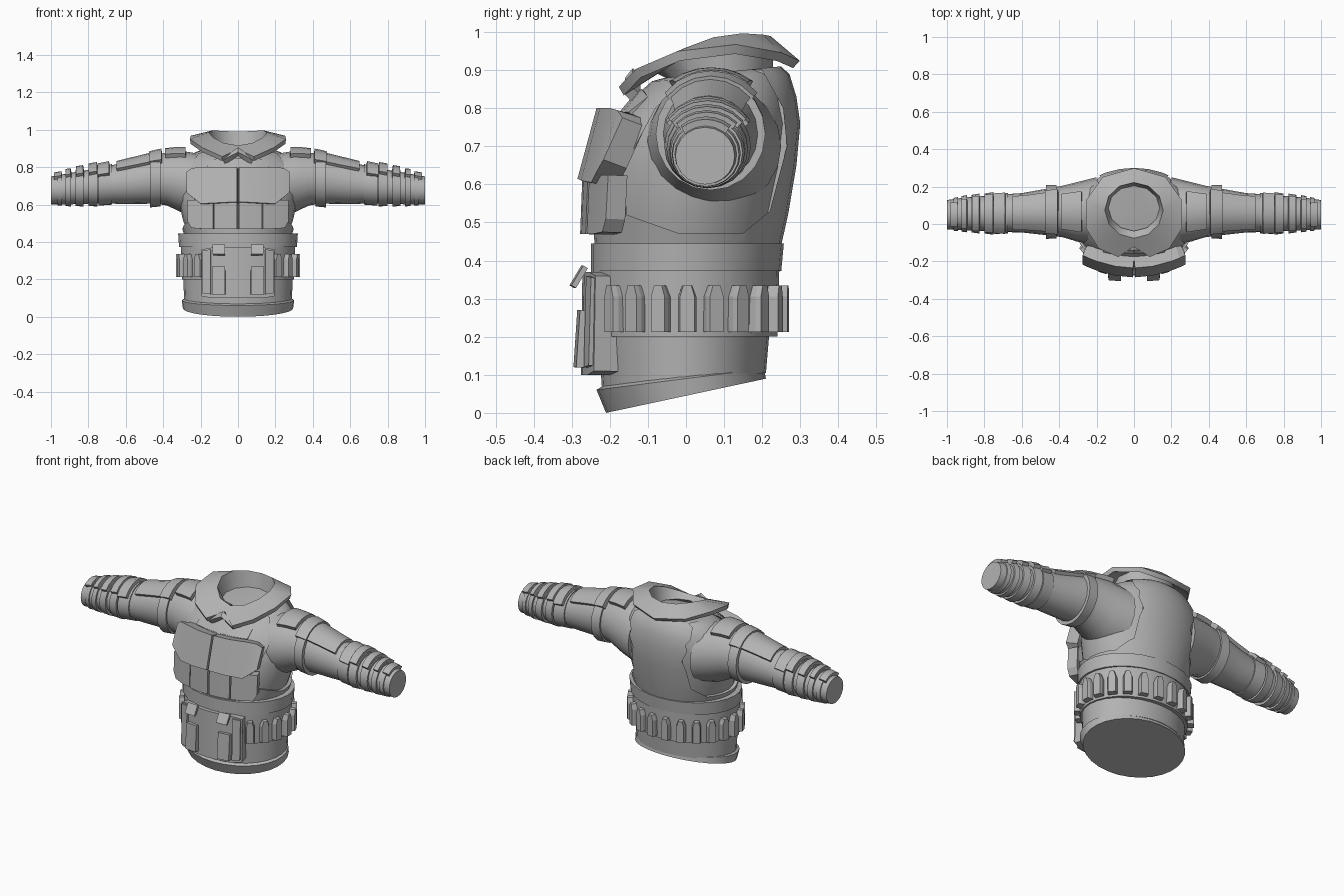
import bpy, bmesh
from math import sin, cos, pi, radians
from mathutils import Vector

cube = bpy.data.objects.get("Cube")
if cube:
    bpy.data.objects.remove(cube)

grey = bpy.data.materials.new("plain_grey")
grey.use_nodes = True
grey.diffuse_color = (0.45, 0.45, 0.45, 1)
grey.node_tree.nodes["Principled BSDF"].inputs["Base Color"].default_value = grey.diffuse_color


def select(ob):
    bpy.ops.object.select_all(action="DESELECT")
    ob.select_set(True)
    bpy.context.view_layer.objects.active = ob


def apply_modifier(ob, mod):
    select(ob)
    bpy.ops.object.modifier_apply(modifier=mod.name)


def shade(ob, angle):
    select(ob)
    bpy.ops.object.shade_smooth_by_angle(angle=radians(angle))


def build(name, rows, closed=False, caps=False, thick=0, offset=-1, mirror=False, smooth=35):
    """Skin a grid of points; optionally cap, mirror and thicken it."""
    bm = bmesh.new()
    grid = [[bm.verts.new(p) for p in row] for row in rows]
    n = len(grid[0])
    for a, b in zip(grid, grid[1:]):
        for j in range(n if closed else n - 1):
            k = (j + 1) % n
            bm.faces.new((a[j], b[j], b[k], a[k]))
    if caps:
        bm.faces.new(grid[0])
        bm.faces.new(grid[-1])
        bmesh.ops.recalc_face_normals(bm, faces=bm.faces)
    mesh = bpy.data.meshes.new(name)
    bm.to_mesh(mesh)
    bm.free()
    mesh.materials.append(grey)
    ob = bpy.data.objects.new(name, mesh)
    bpy.context.collection.objects.link(ob)
    if mirror:
        apply_modifier(ob, ob.modifiers.new("Mirror", "MIRROR"))
    if thick:
        mod = ob.modifiers.new("Thickness", "SOLIDIFY")
        mod.thickness, mod.offset = thick, offset
        apply_modifier(ob, mod)
    if smooth:
        shade(ob, smooth)
    return ob


def ring(z, front, back, rx, tilt=0, inset=0, n=28):
    """Horizontal oval, leaning by tilt."""
    cy, ry = (front + back) / 2, (back - front) / 2 - inset
    pts = []
    for i in range(n):
        a = 2 * pi * i / n
        y = cy - ry * cos(a)
        pts.append(((rx - inset) * sin(a), y, z + tilt * y))
    return pts


def stack(name, sections, inset=0):
    return build(name, [ring(*s, inset=inset) for s in sections], True, True)


def panel(name, columns, y_top, y_bottom, thick, bend=0.9):
    """Mirrored curved front plate from columns of (x, top, bottom)."""
    rows = [[(x, y_top + bend * x * x, t) for x, t, b in columns],
            [(x, y_bottom + bend * x * x, b) for x, t, b in columns]]
    return build(name, rows, thick=thick, mirror=True, smooth=18)


# Torso: hem, waist, belt and waistband
stack("hem", [(.045, -.21, .21, .295, .214), (.09, -.235, .205, .30, .126),
              (.10, -.215, .19, .28, .126)])
stack("lower_body", [(.08, -.22, .21, .288, .12), (.2, -.23, .218, .292)])
stack("belt", [(.2, -.245, .24, .3), (.375, -.25, .245, .305)])
stack("waistband", [(.372, -.25, .25, .315), (.445, -.25, .257, .32)])

# Vest over an inner body, with an armhole cut through each side
chest = [(.44, -.24, .25, .288), (.52, -.245, .268, .315), (.65, -.235, .29, .345),
         (.76, -.195, .3, .345), (.83, -.135, .29, .305), (.875, -.09, .272, .25, .05),
         (.885, -.06, .25, .2, .1)]
stack("inner_body", chest, inset=.02)
vest = stack("vest", chest)
armhole = [(-.165, .64), (-.155, .52), (-.02, .472), (.15, .472), (.22, .53),
           (.265, .7), (.255, .8), (.2, .9), (.02, .9), (-.08, .8)]
for side in (-1, 1):
    cutter = build("armhole_cutter", [[(side * x, y, z) for y, z in armhole] for x in (.15, .7)],
                   True, True, smooth=0)
    cut = vest.modifiers.new("Armhole", "BOOLEAN")
    cut.object, cut.operation, cut.solver = cutter, "DIFFERENCE", "EXACT"
    apply_modifier(vest, cut)
    bpy.data.objects.remove(cutter)
shade(vest, 35)

# Arms: sections are (x, centre y, centre z, radius y, radius z)
ARM = [(.2, .07, .7, .18, .17), (.3, .065, .722, .16, .165), (.38, .067, .737, .138, .142),
       (.45, .065, .735, .127, .13), (.6, .06, .715, .105, .113), (.72, .057, .703, .1, .096),
       (.9, .055, .685, .088, .084), (1, .05, .675, .078, .075)]


def arm_row(x, extra=0, start=0, end=360, n=20, full=True):
    """Points round the arm at x, measured from its top."""
    for a, b in zip(ARM, ARM[1:]):
        if x <= b[0]:
            break
    t = (x - a[0]) / (b[0] - a[0])
    _, cy, cz, ry, rz = [p + (q - p) * t for p, q in zip(a, b)]
    angles = [radians(start + (end - start) * i / (n if full else n - 1)) for i in range(n)]
    return [(x, cy + (ry + extra) * sin(a), cz + (rz + extra) * cos(a)) for a in angles]


build("arm", [arm_row(s[0]) for s in ARM], True, True, mirror=True)
bands = [(.415, .47, .01, .02), (.675, .745, .006, .012), (.752, .8, .016, .012),
         (.825, .868, .014, .01), (.893, .922, .011, .009), (.942, .965, .007, .006)]
for x0, x1, e0, e1 in bands:
    build("arm_band", [arm_row(x0, e0), arm_row(x1, e1)], True, True, mirror=True)

# Raised plates along the top of each sleeve
plates = [((.28, .34, .39), .024, 36), ((.41, .45, .475), .026, 50), ((.475, .56, .65), .017, 48),
          ((.69, .75), .026, 60), ((.755, .798), .034, 52), ((.828, .866), .03, 50),
          ((.895, .922), .025, 45), ((.945, .985), .018, 40)]
for xs, extra, half in plates:
    build("sleeve_plate", [arm_row(x, extra, -half, half, 7, False) for x in xs],
          thick=.035, mirror=True, smooth=25)

# Collar: upright neck wall, folded rim and spread wings
turns = [pi * i / 6 for i in range(7)]
wall = [(.15 * sin(a), .085 - .13 * cos(a), .89) for a in turns]
rim = [(.162 * sin(a), .075 - .15 * cos(a), .94 - .037 * cos(a) + .035 * sin(a) ** 2) for a in turns]
wing = [(0, -.115, .885), (.085, -.17, .845), (.19, -.125, .892), (.255, -.02, .937),
        (.25, .13, .955), (.165, .245, .935), (0, .29, .915)]
build("collar", [wall, rim, wing], thick=.026, offset=0, mirror=True, smooth=40)
panel("collar_point", [(0, .905, .88), (.04, .88, .86), (.08, .855, .835)], -.14, -.16, .03, 0)
panel("throat_tab", [(0, .85, .79), (.1, .85, .79), (.165, .83, .79)], -.125, -.175, .04)

# Chest plates: two large ones above, lower row split on each side
panel("upper_chest_plate", [(.005, .8, .615), (.1, .8, .61), (.2, .8, .605), (.245, .795, .64),
                            (.275, .775, .665)], -.235, -.285, .07)
panel("lower_chest_plate", [(.005, .625, .47), (.065, .625, .47), (.127, .625, .47)], -.272, -.278, .06)
panel("outer_chest_plate", [(.133, .625, .47), (.19, .625, .47), (.25, .625, .475), (.27, .625, .51)],
      -.27, -.276, .055)

# Belly panel with pockets, side flaps and clips
panel("belly_panel", [(0, .37, .1), (.07, .37, .1), (.14, .37, .1), (.195, .36, .11)], -.272, -.276, .07)
panel("pocket", [(.07, .27, .12), (.14, .27, .12)], -.288, -.298, .03, .5)
panel("side_flap", [(.147, .36, .12), (.19, .355, .125)], -.282, -.288, .03)
panel("clip", [(.07, .387, .335), (.135, .387, .335)], -.277, -.308, .014, .4)

# Pointed pouches round the belt, leaving the front free
count = 18
for i in range(count):
    a = radians(42 + 276 * i / (count - 1))
    base = Vector((.306 * sin(a), -.245 * cos(a), 0))
    out = Vector((sin(a) / .306, -cos(a) / .245, 0)).normalized()
    along = Vector((-out.y, out.x, 0))
    outline = [(-.024, .212), (.024, .212), (.024, .305), (.013, .335), (-.013, .335), (-.024, .305)]
    rows = [[base + out * d + along * (u * s) + Vector((0, 0, z)) for u, z in outline]
            for d, s in ((-.02, 1), (.012, 1), (.026, .8))]
    build("belt_pouch", rows, True, True, smooth=0)
